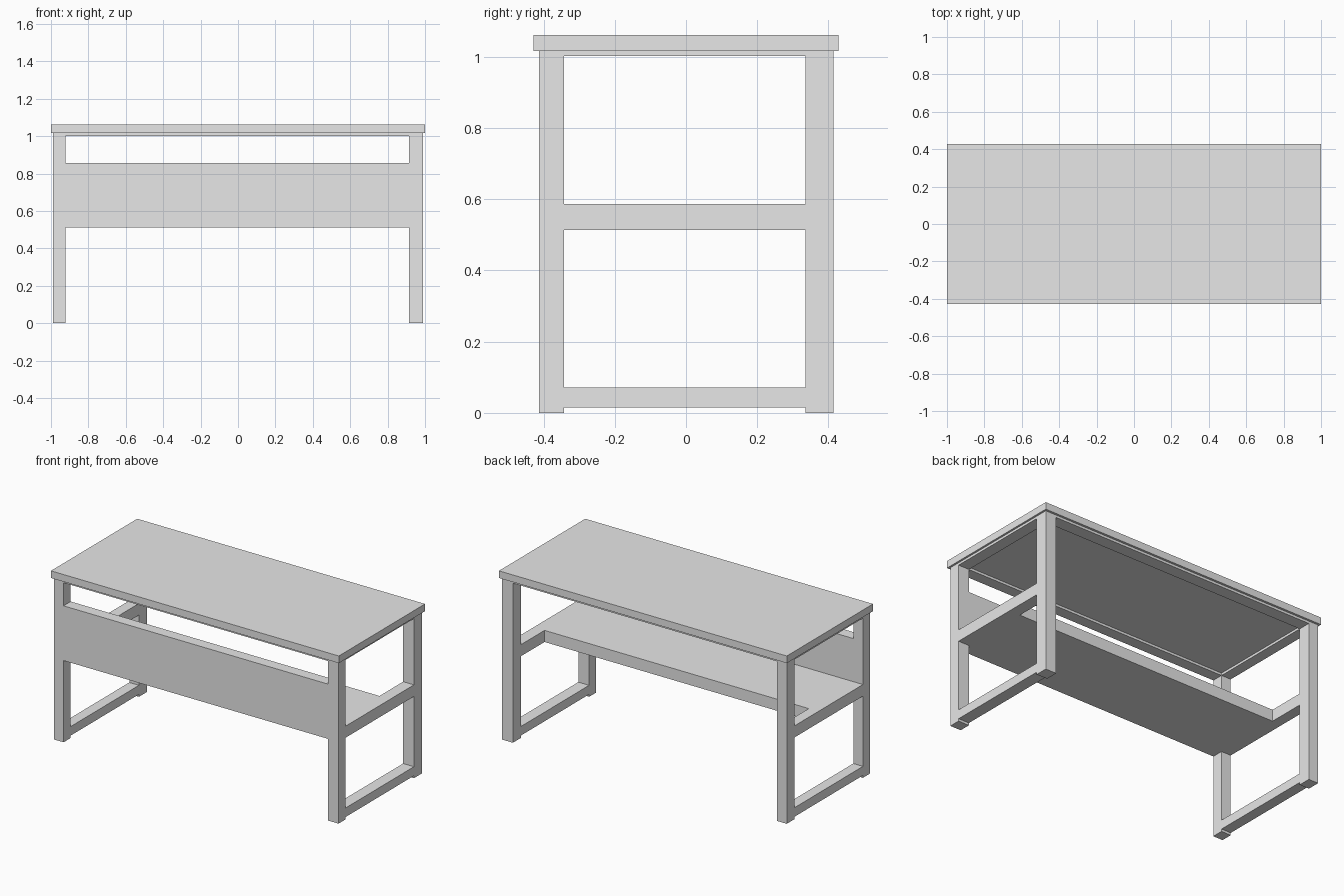
import bpy
import bmesh
from mathutils import Vector

if "Cube" in bpy.data.objects:
    bpy.data.objects.remove(bpy.data.objects["Cube"], do_unlink=True)

grey = bpy.data.materials.new("plain_grey")
grey.use_nodes = True
grey.diffuse_color = (0.8, 0.8, 0.8, 1)
grey.node_tree.nodes["Principled BSDF"].inputs["Base Color"].default_value = grey.diffuse_color


def box(name, xs, ys, zs):
    """Box filling the given x, y and z ranges."""
    low, high = (Vector(c) for c in zip(xs, ys, zs))
    bm = bmesh.new()
    bmesh.ops.create_cube(bm, size=1)
    bmesh.ops.scale(bm, verts=bm.verts, vec=high - low)
    mesh = bpy.data.meshes.new(name)
    bm.to_mesh(mesh)
    bm.free()
    mesh.materials.append(grey)
    obj = bpy.data.objects.new(name, mesh)
    obj.location = (low + high) / 2
    bpy.context.collection.objects.link(obj)


# Ranges shared by the frame parts
sides = {"right": (-0.99, -0.923), "left": (0.913, 0.988)}
ends = {"front": (-0.413, -0.342), "back": (0.335, 0.414)}
inner_x = (sides["right"][1], sides["left"][0])
inner_y = (ends["front"][1], ends["back"][0])
top_z = 1.017
rail_z = (1.002, top_z)
shelf_z = (0.513, 0.586)

# Table top
box("table_top", (-1, 1), (-0.428, 0.428), (top_z, 1.062))

# Legs and the bars joining them on each side
for side, xs in sides.items():
    for end, ys in ends.items():
        box(f"{end}_{side}_leg", xs, ys, (0, top_z))
    box(f"{side}_foot_bar", xs, inner_y, (0.015, 0.072))
    box(f"{side}_middle_bar", xs, inner_y, shelf_z)
    box(f"{side}_top_rail", xs, inner_y, rail_z)

# Long rails under the top
for end, ys in ends.items():
    box(f"{end}_top_rail", inner_x, ys, rail_z)

# Front panel and the half-depth shelf behind it
box("front_panel", inner_x, ends["front"], (0.513, 0.857))
box("shelf", inner_x, (inner_y[0], 0.1), shelf_z)
